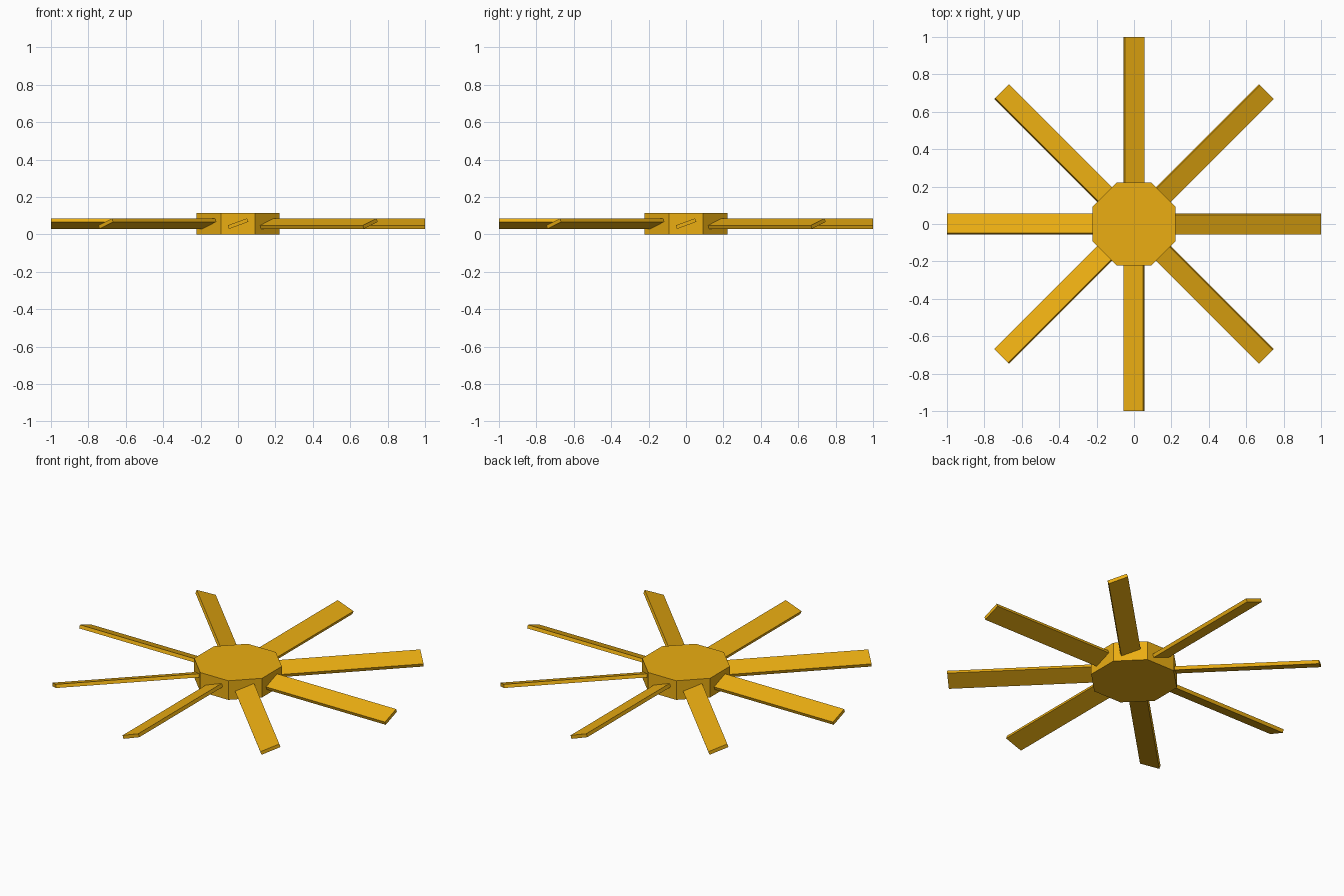
import bpy
from math import radians, cos, pi
from mathutils import Matrix

if "Cube" in bpy.data.objects:
    bpy.data.objects.remove(bpy.data.objects["Cube"])

HUB_HEIGHT = 0.113
HUB_APOTHEM = 0.222
BLADES = 8
INNER, OUTER = 0.2, 1.0
WIDTH, THICK, PITCH = 0.11, 0.02, radians(20)

gold = bpy.data.materials.new("gold")
gold.diffuse_color = (0.83, 0.42, 0.006, 1)
gold.use_nodes = True
gold.node_tree.nodes["Principled BSDF"].inputs["Base Color"].default_value = gold.diffuse_color

# Octagonal hub, flats facing the axes
bpy.ops.mesh.primitive_cylinder_add(
    vertices=8, radius=HUB_APOTHEM / cos(pi / 8), depth=HUB_HEIGHT)
hub = bpy.context.object
hub.name = "hub"
hub.data.transform(Matrix.Translation((0, 0, HUB_HEIGHT / 2))
                   @ Matrix.Rotation(pi / 8, 4, 'Z'))
hub.data.materials.append(gold)

# One pitched blade along +x
bpy.ops.mesh.primitive_cube_add(size=1)
blade = bpy.context.object
blade.name = "blade_1"
blade.data.transform(
    Matrix.Translation(((INNER + OUTER) / 2, 0, HUB_HEIGHT / 2 + 0.001))
    @ Matrix.Rotation(PITCH, 4, 'X')
    @ Matrix.Diagonal((OUTER - INNER, WIDTH, THICK, 1)))
blade.data.materials.append(gold)

# Remaining blades share the mesh, turned around the hub
for i in range(1, BLADES):
    copy = blade.copy()
    copy.name = f"blade_{i + 1}"
    copy.rotation_euler.z = i * 2 * pi / BLADES
    bpy.context.collection.objects.link(copy)
